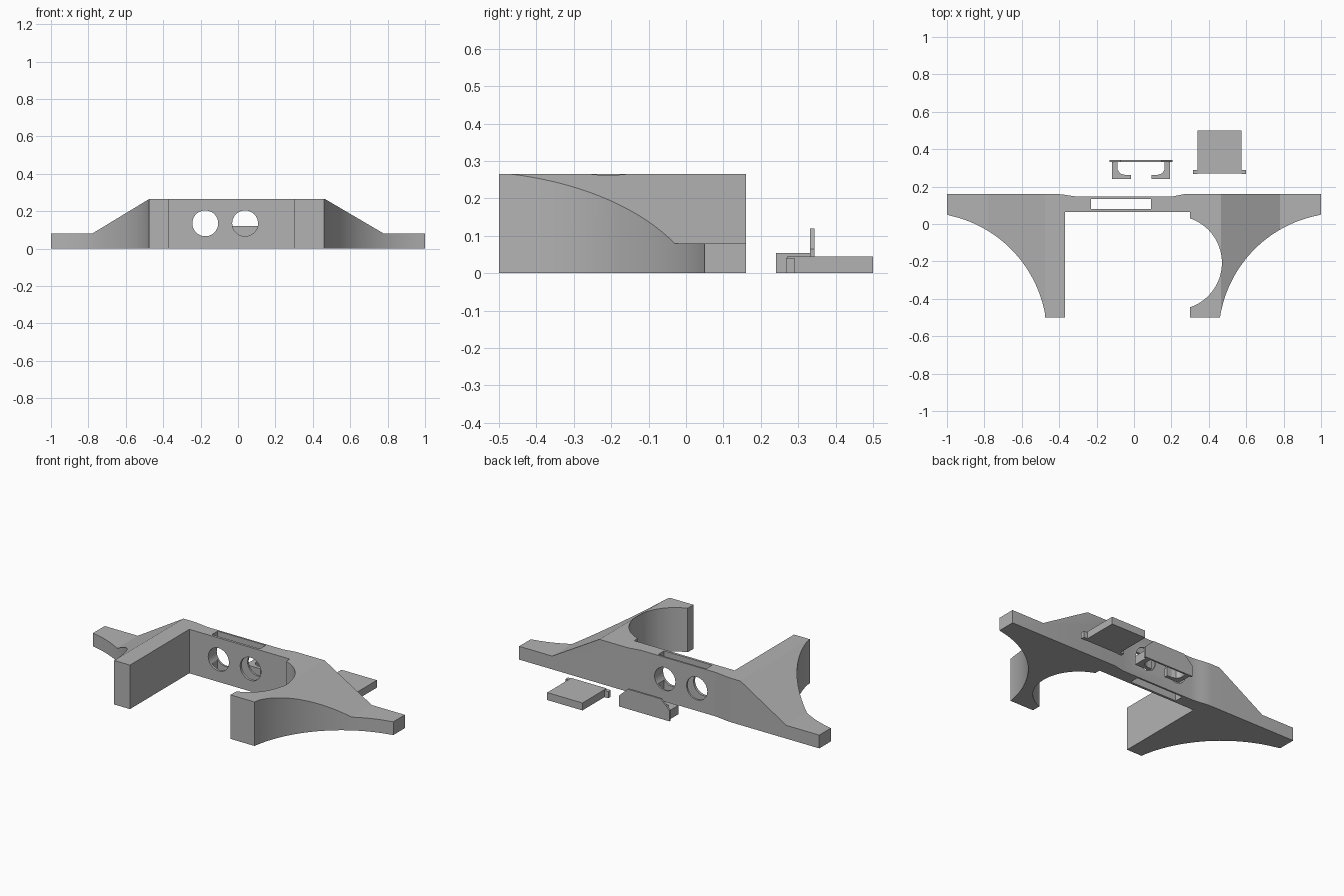
import bpy
from math import cos, sin, radians, pi

if "Cube" in bpy.data.objects:
    bpy.data.objects.remove(bpy.data.objects["Cube"])

grey = bpy.data.materials.new("plain_grey")
grey.use_nodes = True
grey.diffuse_color = (0.45, 0.45, 0.45, 1)
grey.node_tree.nodes["Principled BSDF"].inputs["Base Color"].default_value = (0.45, 0.45, 0.45, 1)


def prism(name, outline, low, high, axis="z"):
    """Extrude a closed 2D outline along z (outline in xy) or y (outline in xz)."""
    n = len(outline)
    place = (lambda a, b, h: (a, b, h)) if axis == "z" else (lambda a, b, h: (a, h, b))
    verts = [place(a, b, h) for h in (low, high) for a, b in outline]
    faces = [list(range(n))[::-1], list(range(n, 2 * n))]
    faces += [(i, (i + 1) % n, n + (i + 1) % n, n + i) for i in range(n)]
    if axis == "y":
        faces = [list(f)[::-1] for f in faces]
    mesh = bpy.data.meshes.new(name)
    mesh.from_pydata(verts, [], faces)
    mesh.materials.append(grey)
    obj = bpy.data.objects.new(name, mesh)
    bpy.context.collection.objects.link(obj)
    return obj


def rect(x0, x1, y0, y1):
    return [(x0, y0), (x1, y0), (x1, y1), (x0, y1)]


def arc(cx, cy, r, start, end, steps=40):
    angles = [radians(start + (end - start) * i / steps) for i in range(steps + 1)]
    return [(cx + r * cos(a), cy + r * sin(a)) for a in angles]


def activate(obj):
    bpy.ops.object.select_all(action="DESELECT")
    obj.select_set(True)
    bpy.context.view_layer.objects.active = obj


def boolean(obj, cutter, operation):
    mod = obj.modifiers.new("cut", "BOOLEAN")
    mod.object, mod.operation, mod.solver = cutter, operation, "EXACT"
    activate(obj)
    bpy.ops.object.modifier_apply(modifier=mod.name)
    bpy.data.objects.remove(cutter)


def smooth(obj):
    activate(obj)
    bpy.ops.object.shade_smooth_by_angle(angle=radians(25))


# Main bracket: plan outline, counter-clockwise from the left-hand leg
outline = [(-0.475, -0.5), (-0.37, -0.5), (-0.37, 0.065), (0.3, 0.065)]
outline += arc(0.219, -0.2075, 0.251, 71, -71)
outline += [(0.3, -0.5), (0.46, -0.5)]
outline += arc(1.11, -0.6, 0.658, 171, 100)[1:-1]
outline += [(1, 0.05), (1, 0.16), (0.27, 0.16), (0.2, 0.146)]
# Shallow dip along the back
for i in range(11):
    t = i / 10
    outline.append((-0.28 - 0.14 * t, 0.146 + 0.007 * (1 - cos(pi * t))))
outline += [(-1, 0.16), (-1, 0.05)]
outline += arc(-1.125, -0.6, 0.66, 79, 9)[1:-1]
bracket = prism("bracket", outline, 0, 0.265)

# Sloping shoulders down to the thin wing tips
profile = [(-1.1, -0.1), (1.1, -0.1), (1.1, 0.08), (0.78, 0.08), (0.465, 0.265),
           (0.465, 0.3), (-0.475, 0.3), (-0.475, 0.265), (-0.78, 0.08), (-1.1, 0.08)]
boolean(bracket, prism("shoulder_cutter", profile, -0.7, 0.4, "y"), "INTERSECT")

# Slot through the bridge and two round holes
boolean(bracket, prism("slot_cutter", rect(-0.23, 0.09, 0.08, 0.135), -0.1, 0.4), "DIFFERENCE")
for x in (-0.175, 0.038):
    hole = arc(x, 0.135, 0.069, 0, 360, 48)[:-1]
    boolean(bracket, prism("hole_cutter", hole, -0.05, 0.4, "y"), "DIFFERENCE")
smooth(bracket)

# Loose clip: upright plate with two hooked arms
mid = 0.038
plate = [(-0.168, 0), (0.168, 0), (0.168, 0.065), (0.11, 0.12), (-0.11, 0.12), (-0.168, 0.065)]
prism("clip_plate", [(mid + x, z) for x, z in plate], 0.332, 0.343, "y")
for side, label in ((-1, "right"), (1, "left")):
    hook = [(0.155, 0.333), (0.155, 0.24), (0.055, 0.24), (0.055, 0.262),
            (0.085, 0.262), (0.112, 0.27), (0.125, 0.29), (0.125, 0.333)]
    hook = [(mid + side * x, y) for x, y in hook]
    if side > 0:
        hook.reverse()
    prism("clip_arm_" + label, hook, 0, 0.054)

# Loose sliding cover with a wider lip
cover = rect(0.34, 0.575, 0.27, 0.5)
prism("cover", cover, 0, 0.045)
for label, x0, x1 in (("right", 0.315, 0.34), ("left", 0.575, 0.6)):
    prism("cover_tab_" + label, rect(x0, x1, 0.267, 0.29), 0, 0.04)
